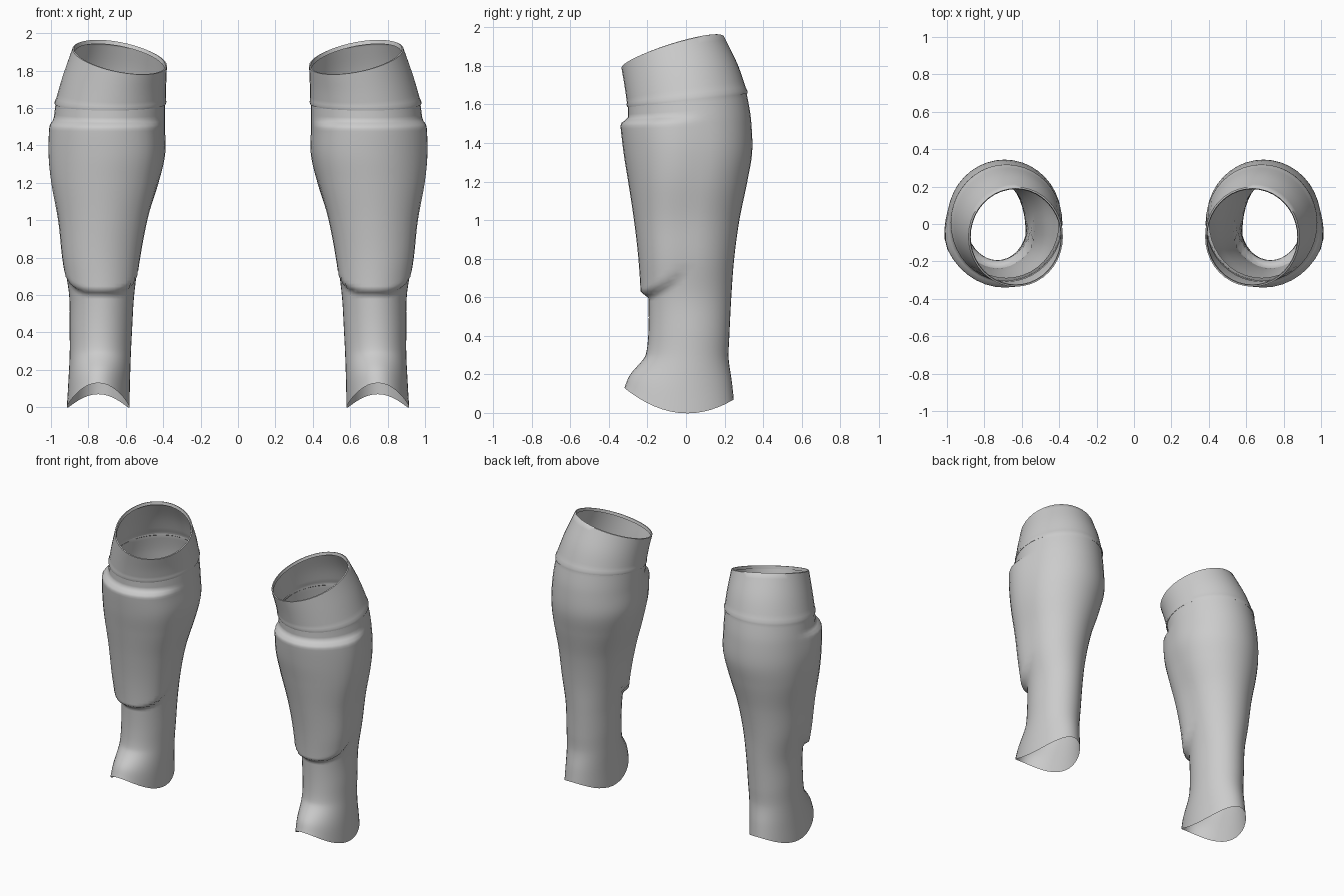
import bpy, bmesh, math

if "Cube" in bpy.data.objects:
    bpy.data.objects.remove(bpy.data.objects["Cube"])

SIDES = 40


def curve(table, t):
    """Smooth interpolation of rows (t, x0, x1, y0, y1)."""
    n = len(table)
    t = min(max(t, table[0][0]), table[-1][0])
    i = next((k for k in range(n - 2) if t <= table[k + 1][0]), n - 2)
    a, b = table[i], table[i + 1]
    h = b[0] - a[0]
    u = (t - a[0]) / h
    out = []
    for c in range(1, 5):
        def slope(k):
            p, q = table[max(k - 1, 0)], table[min(k + 1, n - 1)]
            return (q[c] - p[c]) / (q[0] - p[0])
        out.append((2*u**3 - 3*u*u + 1) * a[c] + (u**3 - 2*u*u + u) * h * slope(i)
                   + (3*u*u - 2*u**3) * b[c] + (u**3 - u*u) * h * slope(i + 1))
    return out


def smooth(a, b, x):
    x = min(max((x - a) / (b - a), 0), 1)
    return x * x * (3 - 2 * x)


def point(section, ang, grow=0.0):
    x0, x1, y0, y1 = section
    return ((x0 + x1) / 2 + ((x1 - x0) / 2 + grow) * math.cos(ang),
            (y0 + y1) / 2 + ((y1 - y0) / 2 + grow) * math.sin(ang))


def tube(name, rows, fn):
    """Open tube through fn(row, angle), mirrored to the other leg."""
    bm = bmesh.new()
    rings = [[bm.verts.new(fn(r, 2 * math.pi * k / SIDES)) for k in range(SIDES)]
             for r in rows]
    for lo, hi in zip(rings, rings[1:]):
        for k in range(SIDES):
            j = (k + 1) % SIDES
            bm.faces.new((lo[k], lo[j], hi[j], hi[k]))
    me = bpy.data.meshes.new(name)
    bm.to_mesh(me)
    bm.free()
    ob = bpy.data.objects.new(name, me)
    bpy.context.collection.objects.link(ob)
    ob.modifiers.new("Mirror", 'MIRROR').use_mirror_merge = False
    bpy.ops.object.select_all(action='DESELECT')
    ob.select_set(True)
    bpy.context.view_layer.objects.active = ob
    bpy.ops.object.shade_smooth_by_angle(angle=math.radians(50))
    return ob


# leg section by height: z, inner x, outer x, front y, back y
LEG = [(0.00, .580, .915, -.320, .248),
       (0.12, .578, .908, -.290, .238),
       (0.28, .573, .900, -.215, .221),
       (0.40, .567, .900, -.196, .225),
       (0.60, .555, .903, -.195, .235),
       (0.80, .528, .935, -.207, .250),
       (1.00, .487, .957, -.230, .277),
       (1.20, .425, .988, -.260, .318),
       (1.35, .390, .997, -.284, .343),
       (1.50, .390, .990, -.300, .338),
       (1.62, .390, .976, -.302, .315)]


# sock body with the raised shin guard showing through
def sock(z, ang):
    s = math.sin(ang)
    turn = (ang + math.pi / 2 + math.pi) % (2 * math.pi) - math.pi
    d = abs(turn - 0.25 * smooth(0.9, 1.5, z))
    low = 0.595 + 0.14 * (d / 1.4) ** 3
    guard = (smooth(low, low + 0.035, z) * (1 - smooth(1.505, 1.55, z))
             * (1 - smooth(0.8, 1.6, d)))
    x, y = point(curve(LEG, z), ang, 0)
    gx, gy = math.cos(ang), s
    lift = (0.1 * s * s - 0.03 * s) * max(0, 1 - z / 0.3)
    tilt = 0.035 * s * smooth(1.4, 1.62, z) * (1 if s > 0 else 0.6)
    return (x + gx * 0.04 * guard, y + gy * 0.04 * guard, z + lift + tilt)


tube("sock_body", [1.635 * i / 96 for i in range(97)], sock)

# folded cuff: t, inner x, outer x, front y, back y
CUFF = [(0.0, .390, .976, -.300, .315),
        (0.5, .386, .935, -.316, .267),
        (1.0, .380, .885, -.335, .198)]


def cuff(row, ang):
    t, grow, dz = row
    c, s = math.cos(ang), math.sin(ang)
    x, y = point(curve(CUFF, t), ang, grow)
    bottom = 1.625 + 0.035 * s
    top = 1.871 + 0.045 * c + 0.08 * s
    return (x, y, bottom + (top - bottom) * t + dz)


hem = [(0, -.012, .006), (0, .004, -.004), (0.04, .007, 0)]
wall = [(t / 10, .004 * (1 - t / 10), 0) for t in range(1, 11)]
lip = [(1, -.008, .002), (1, -.012, -.02)]
tube("sock_cuff", hem + wall + lip, cuff)
